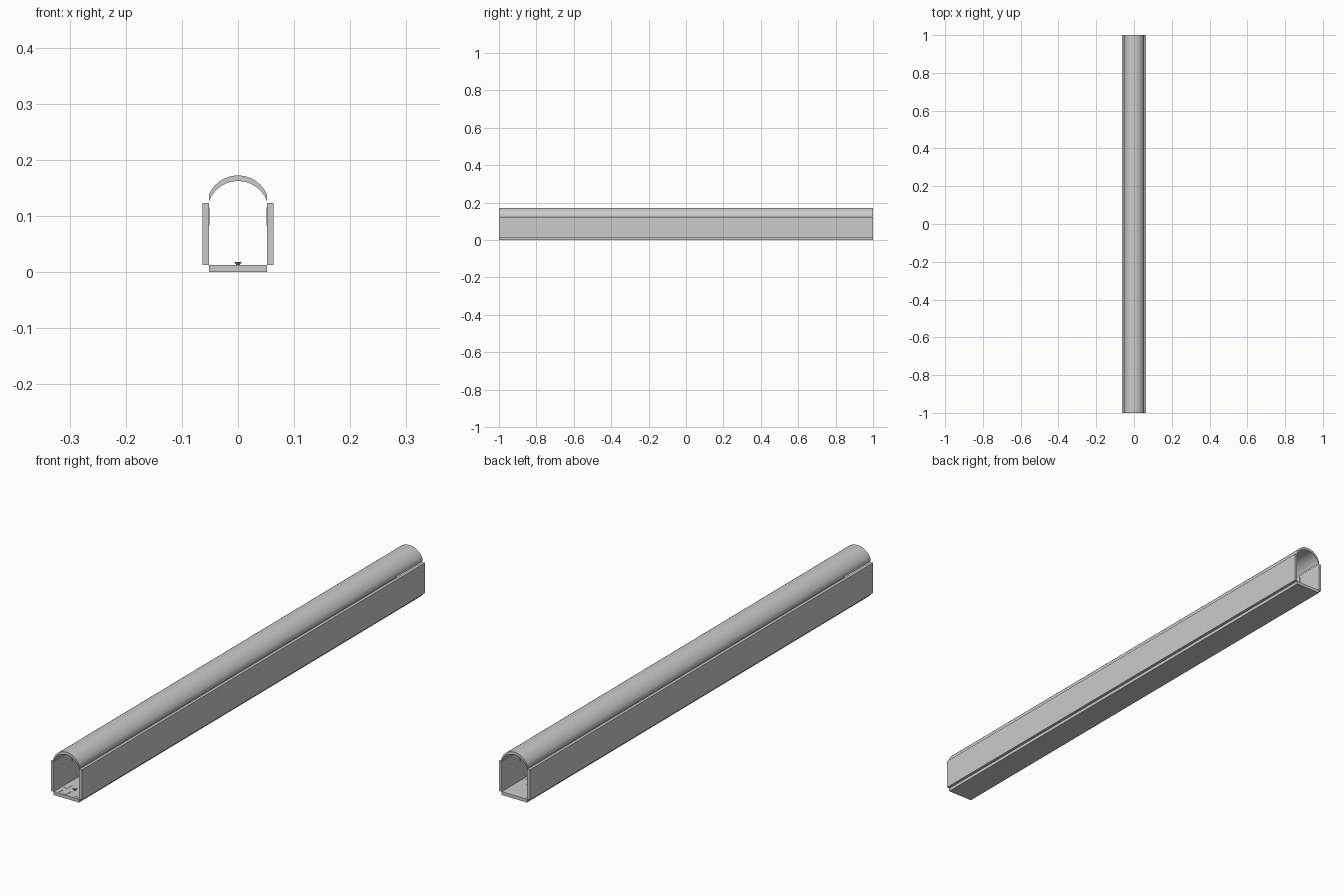
import bpy, bmesh, math, random

if "Cube" in bpy.data.objects:
    bpy.data.objects.remove(bpy.data.objects["Cube"])
random.seed(4)

def make(name, bm, mat=None):
    bmesh.ops.recalc_face_normals(bm, faces=bm.faces)
    me = bpy.data.meshes.new(name)
    bm.to_mesh(me)
    bm.free()
    ob = bpy.data.objects.new(name, me)
    bpy.context.collection.objects.link(ob)
    if mat:
        me.materials.append(mat)
    return ob

def box(bm, x0, x1, y0, y1, z0, z1):
    vs = bmesh.ops.create_cube(bm, size=1)['verts']
    for v in vs:
        v.co = ((x0 + x1) / 2 + v.co.x * (x1 - x0),
                (y0 + y1) / 2 + v.co.y * (y1 - y0),
                (z0 + z1) / 2 + v.co.z * (z1 - z0))

# floor slab
bm = bmesh.new()
box(bm, -0.052, 0.052, -1, 1, 0, 0.012)
make("floor", bm)

# side walls
for s, name in ((-1, "left_wall"), (1, "right_wall")):
    bm = bmesh.new()
    box(bm, *sorted((s * 0.052, s * 0.063)), -1, 1, 0.012, 0.123)
    make(name, bm)

# thin wall plates repeated along the inside
bm = bmesh.new()
for i in range(12):
    y = -0.88 + i * 0.16
    for s in (-1, 1):
        box(bm, *sorted((s * 0.0505, s * 0.053)), y - 0.012, y + 0.012, 0.083, 0.115)
make("wall_plates", bm)

# arched roof: outer and inner arcs extruded along y
def arc(half, base, top, n=24):
    h = top - base
    r = (half * half + h * h) / (2 * h)
    a = math.asin(half / r)
    return [(r * math.sin(t), top - r + r * math.cos(t))
            for t in (-a + 2 * a * i / n for i in range(n + 1))]

outer = arc(0.052, 0.137, 0.172)
inner = arc(0.052, 0.125, 0.162)
bm = bmesh.new()
rings = []
for o, i in zip(outer, inner):
    rings.append([bm.verts.new((p[0], y, p[1])) for p, y in
                  ((o, -1), (o, 1), (i, 1), (i, -1))])
for a, b in zip(rings, rings[1:]):
    for k in range(4):
        m = (k + 1) % 4
        bm.faces.new((a[k], a[m], b[m], b[k]))
bm.faces.new(rings[0])
bm.faces.new(rings[-1])
roof = make("arched_roof", bm)
bpy.context.view_layer.objects.active = roof
roof.select_set(True)
bpy.ops.object.shade_smooth_by_angle()

# low paving stones scattered over the floor
bm = bmesh.new()
for i in range(50):
    y = -0.98 + i * 0.04
    for x in (-0.036, -0.012, 0.012, 0.036):
        if random.random() < 0.3:
            w, d = random.uniform(0.004, 0.009), random.uniform(0.006, 0.015)
            cx = x + random.uniform(-0.003, 0.003)
            box(bm, cx - w, cx + w, max(y - d, -1), min(y + d, 1), 0.011, 0.0128)
make("paving_stones", bm)

# small blue tapered crystal near the front
blue = bpy.data.materials.new("blue")
blue.diffuse_color = (0.2, 0.5, 0.8, 1)
blue.use_nodes = True
blue.node_tree.nodes["Principled BSDF"].inputs["Base Color"].default_value = blue.diffuse_color
bm = bmesh.new()
for v in bmesh.ops.create_cone(bm, cap_ends=True, segments=6, radius1=0.003,
                               radius2=0.008, depth=0.006)['verts']:
    v.co.y -= 0.95
    v.co.z += 0.015
make("blue_crystal", bm, blue)
